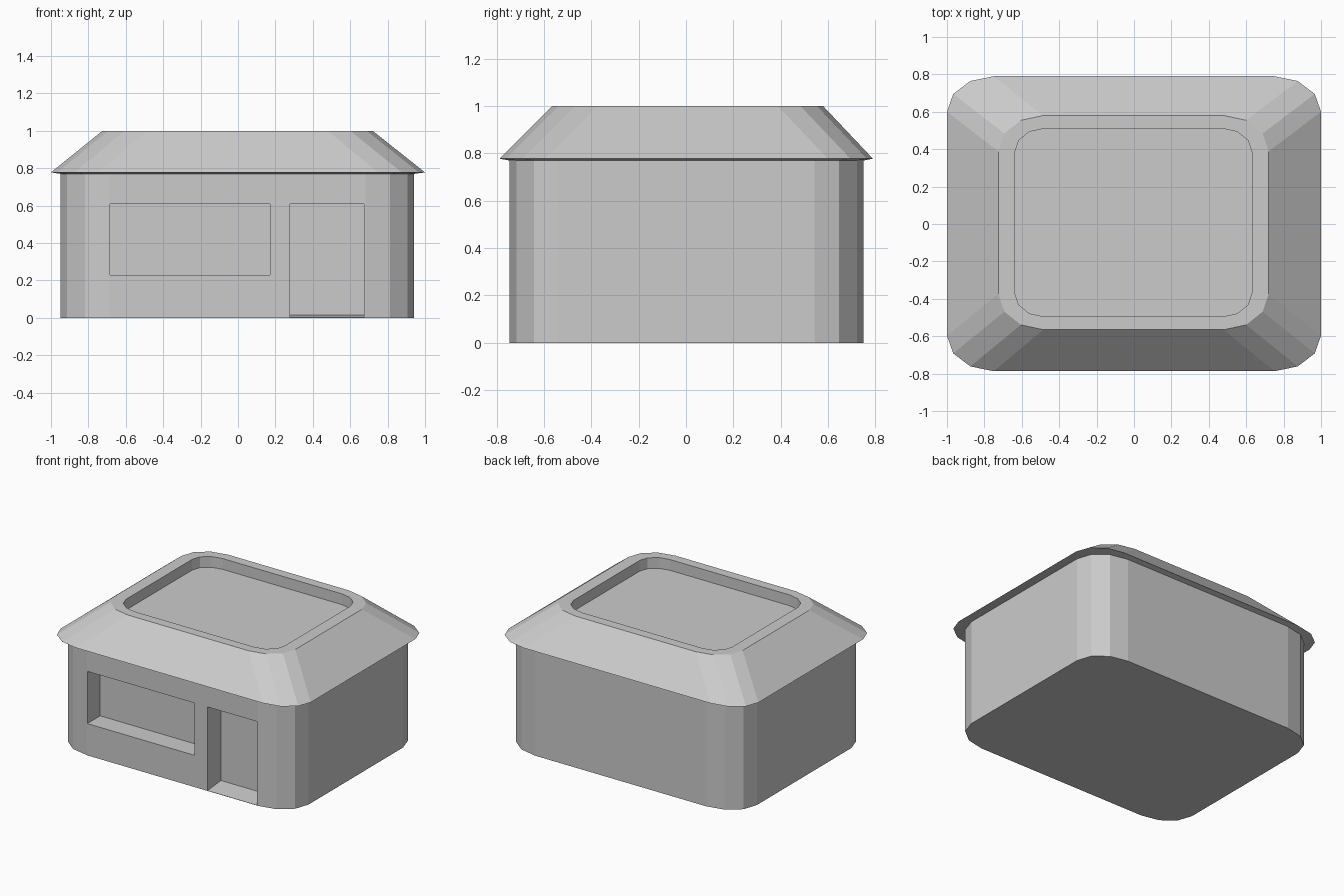
import bpy, bmesh
from math import sin, cos, pi

if "Cube" in bpy.data.objects:
    bpy.data.objects.remove(bpy.data.objects["Cube"])


def ring(bm, x0, x1, y0, y1, rx, ry, z):
    """Rounded rectangle loop, three facets per corner."""
    corners = [(x1 - rx, y1 - ry), (x0 + rx, y1 - ry), (x0 + rx, y0 + ry), (x1 - rx, y0 + ry)]
    return [bm.verts.new((cx + rx * cos(a), cy + ry * sin(a), z))
            for q, (cx, cy) in enumerate(corners)
            for a in [(q + k / 3) * pi / 2 for k in range(4)]]


def finish(bm, name):
    bmesh.ops.recalc_face_normals(bm, faces=bm.faces)
    mesh = bpy.data.meshes.new(name)
    bm.to_mesh(mesh)
    bm.free()
    obj = bpy.data.objects.new(name, mesh)
    bpy.context.collection.objects.link(obj)
    return obj


def loft(name, rings, cap_bottom):
    """Join successive rounded loops and cap the last one."""
    bm = bmesh.new()
    loops = [ring(bm, *r) for r in rings]
    for a, b in zip(loops, loops[1:]):
        for i in range(len(a)):
            j = (i + 1) % len(a)
            bm.faces.new((a[i], a[j], b[j], b[i]))
    bm.faces.new(loops[-1])
    if cap_bottom:
        bm.faces.new(loops[0][::-1])
    return finish(bm, name)


def cutter(name, x0, x1, profile):
    """Prism along x from a (y, z) side profile."""
    bm = bmesh.new()
    a, b = [[bm.verts.new((x, y, z)) for y, z in profile] for x in (x0, x1)]
    bm.faces.new(a)
    bm.faces.new(b[::-1])
    for i in range(len(a)):
        j = (i + 1) % len(a)
        bm.faces.new((a[i], b[i], b[j], a[j]))
    obj = finish(bm, name)
    obj.hide_render = True
    return obj


# Walls: rounded block with a solid base
WALL = (-0.948, 0.942, -0.745, 0.75, 0.26, 0.207)
walls = loft("walls", [(*WALL, 0), (*WALL, 0.77)], True)

# Roof: thin eave underside, sloped sides, flat rim and sunken deck
TRAY = (-0.637, 0.63, -0.495, 0.51, 0.155, 0.125)
roof = loft("roof", [
    (*WALL, 0.77),
    (-1, 1, -0.787, 0.79, 0.25, 0.19, 0.778),
    (-0.725, 0.72, -0.565, 0.58, 0.24, 0.192, 1.0),
    (*TRAY, 1.0),
    (*TRAY, 0.922)], False)

# Window and door recesses; the door floor rises slightly inwards
window = cutter("window_cutter", -0.685, 0.172,
                [(-0.9, 0.23), (-0.598, 0.23), (-0.598, 0.608), (-0.9, 0.608)])
door = cutter("door_cutter", 0.277, 0.675,
              [(-0.9, -0.012), (-0.59, 0.016), (-0.59, 0.608), (-0.9, 0.608)])

for cut in (window, door):
    mod = walls.modifiers.new(cut.name, 'BOOLEAN')
    mod.operation = 'DIFFERENCE'
    mod.solver = 'EXACT'
    mod.object = cut
    bpy.context.view_layer.objects.active = walls
    bpy.ops.object.modifier_apply(modifier=mod.name)
    bpy.data.objects.remove(cut)
